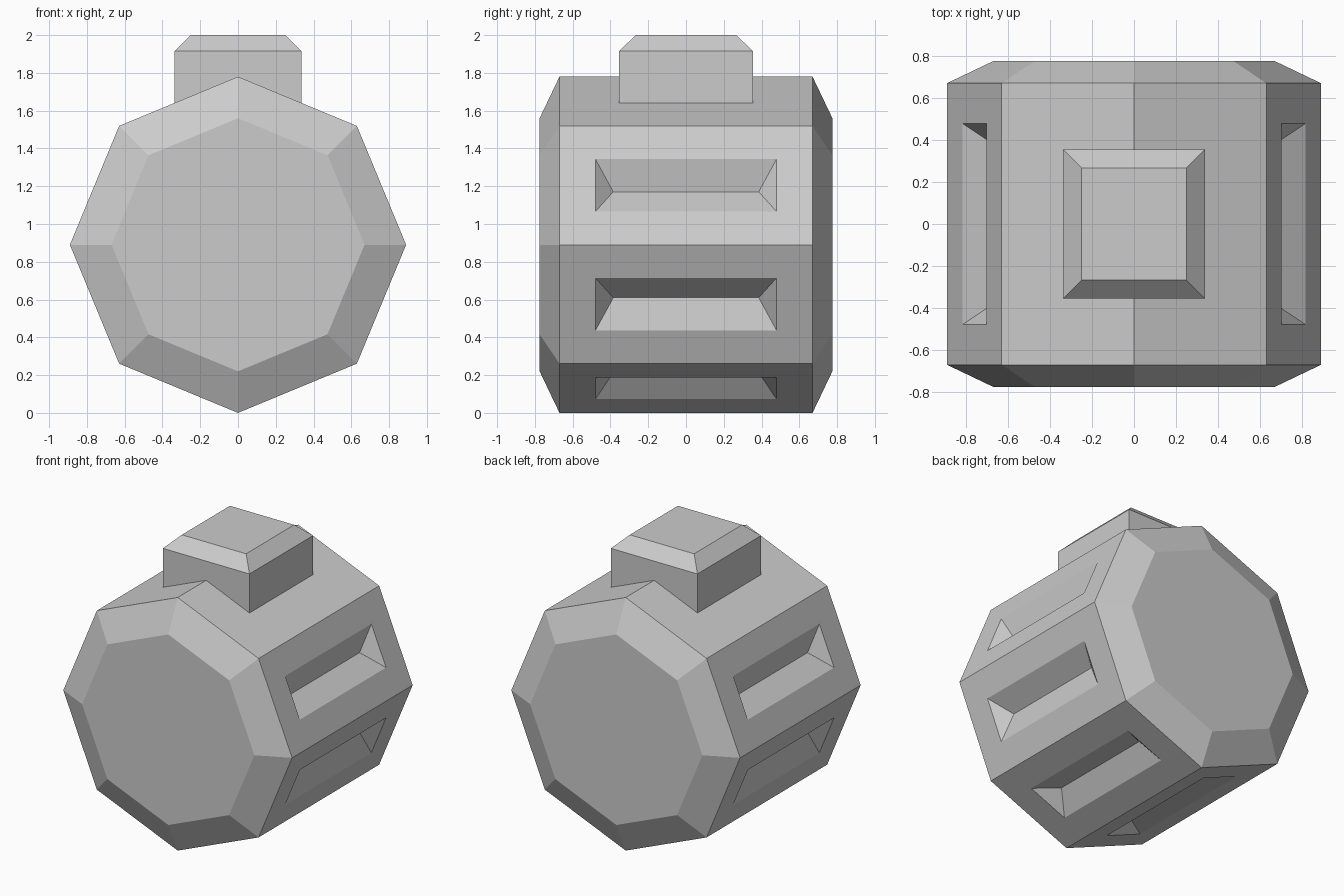
import bpy, bmesh, math
from mathutils import Vector

if "Cube" in bpy.data.objects:
    bpy.data.objects.remove(bpy.data.objects["Cube"])


def loft(bm, rings):
    """Skin closed rings of points in order and cap both ends; returns the side faces."""
    loops = [[bm.verts.new(p) for p in ring] for ring in rings]
    n = len(loops[0])
    bands = []
    for a, b in zip(loops, loops[1:]):
        bands.append([bm.faces.new((a[i], a[(i + 1) % n], b[(i + 1) % n], b[i]))
                      for i in range(n)])
    bm.faces.new(loops[0])
    bm.faces.new(loops[-1])
    bmesh.ops.recalc_face_normals(bm, faces=bm.faces)
    return bands


def finish(bm, name):
    mesh = bpy.data.meshes.new(name)
    bm.to_mesh(mesh)
    bm.free()
    obj = bpy.data.objects.new(name, mesh)
    bpy.context.collection.objects.link(obj)
    return obj


# Octagonal barrel lying along y, with chamfered ends
CZ = 0.89


def octagon(r, y):
    return [(r * math.cos(i * math.pi / 4), y, CZ + r * math.sin(i * math.pi / 4))
            for i in range(8)]


bm = bmesh.new()
bands = loft(bm, [octagon(0.67, -0.775), octagon(0.89, -0.67),
                  octagon(0.89, 0.67), octagon(0.67, 0.775)])

# V-shaped grooves on every long side except the two upper ones
grooved = [f for i, f in enumerate(bands[1]) if i not in (1, 2)]
bmesh.ops.inset_individual(bm, faces=grooved, thickness=0.191, use_even_offset=True)
floors = bmesh.ops.extrude_discrete_faces(bm, faces=grooved)["faces"]
for f in floors:
    f.normal_update()
    base = f.calc_center_median() - f.normal * 0.09
    for v in f.verts:
        v.co = base + Vector((0, math.copysign(0.385, v.co.y), 0))
bmesh.ops.remove_doubles(bm, verts=bm.verts, dist=0.001)
bmesh.ops.recalc_face_normals(bm, faces=bm.faces)
finish(bm, "barrel_body")


# Square cap block on top with a chamfered upper edge
def rect(hx, hy, z):
    return [(-hx, -hy, z), (hx, -hy, z), (hx, hy, z), (-hx, hy, z)]


bm = bmesh.new()
loft(bm, [rect(0.337, 0.354, 1.635), rect(0.337, 0.354, 1.915), rect(0.25, 0.267, 2.0)])
finish(bm, "top_block")
